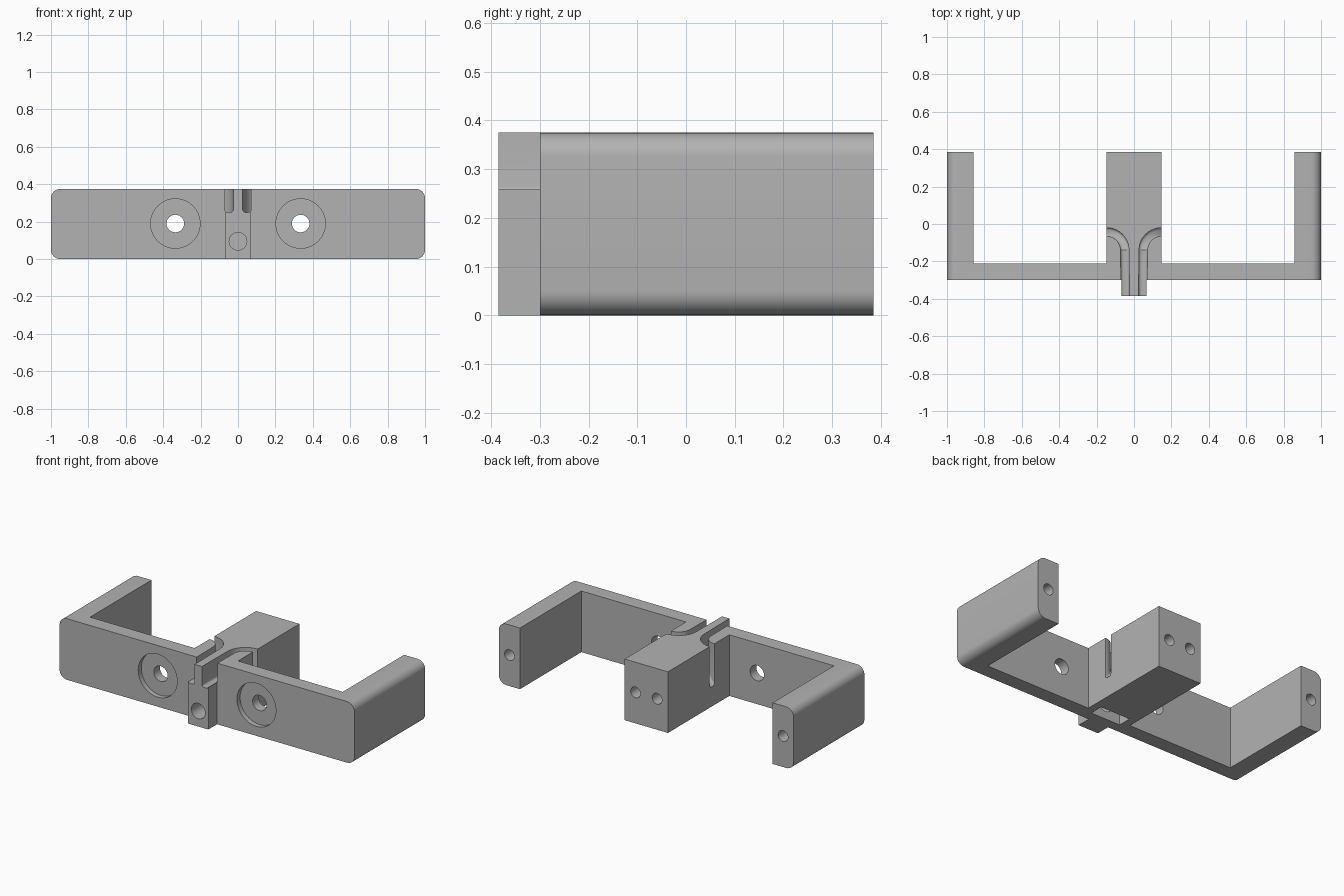
import bpy, bmesh, math

if "Cube" in bpy.data.objects:
    bpy.data.objects.remove(bpy.data.objects["Cube"])

grey = bpy.data.materials.new("grey")
grey.diffuse_color = (0.45, 0.45, 0.45, 1)
grey.use_nodes = True
grey.node_tree.nodes["Principled BSDF"].inputs["Base Color"].default_value = grey.diffuse_color


def finish(bm, name):
    bmesh.ops.recalc_face_normals(bm, faces=bm.faces)
    me = bpy.data.meshes.new(name)
    bm.to_mesh(me)
    bm.free()
    me.materials.append(grey)
    ob = bpy.data.objects.new(name, me)
    bpy.context.collection.objects.link(ob)
    return ob


def loft(rings, name):
    """Skin a list of closed rings and cap both ends."""
    bm = bmesh.new()
    vs = [[bm.verts.new(p) for p in r] for r in rings]
    n = len(vs[0])
    for a, b in zip(vs, vs[1:]):
        for i in range(n):
            j = (i + 1) % n
            bm.faces.new((a[i], a[j], b[j], b[i]))
    bm.faces.new(vs[0])
    bm.faces.new(vs[-1])
    return finish(bm, name)


def box(name, x0, x1, y0, y1, z0, z1):
    return loft([[(x0, y, z0), (x1, y, z0), (x1, y, z1), (x0, y, z1)] for y in (y0, y1)], name)


def rod(name, x, z, r, y0, y1, n=40):
    ring = [(x + r * math.cos(2 * math.pi * i / n), z + r * math.sin(2 * math.pi * i / n)) for i in range(n)]
    return loft([[(a, y, b) for a, b in ring] for y in (y0, y1)], name)


def boolean(ob, other, op='DIFFERENCE'):
    m = ob.modifiers.new("cut", 'BOOLEAN')
    m.object, m.operation, m.solver = other, op, 'EXACT'
    bpy.context.view_layer.objects.active = ob
    bpy.ops.object.modifier_apply(modifier=m.name)
    bpy.data.objects.remove(other)


H, BACK, FRONT = 0.375, 0.385, -0.30

# Rounded bar extruded front to back
R, section = 0.05, []
for k, (cx, cz) in enumerate([(1 - R, H - R), (R - 1, H - R), (R - 1, R), (1 - R, R)]):
    for i in range(9):
        a = math.radians(90 * k + 90 * i / 8)
        section.append((cx + R * math.cos(a), cz + R * math.sin(a)))
bracket = loft([[(x, y, z) for x, z in section] for y in (FRONT, BACK)], "bracket")

# Nub on the front
boolean(bracket, box("nub", -0.068, 0.068, -0.385, -0.25, 0, H), 'UNION')

# Nut pocket from below, and the bolt hole leading to it
boolean(bracket, box("pocket", -0.1, 0.1, -0.24, -0.157, -0.1, 0.2))
boolean(bracket, rod("bolt_hole", 0, 0.095, 0.047, -0.5, -0.2))


def groove(s):
    """Cable groove running back from the nub and curving out to the side."""
    path = [(0.0475, -0.5, 1, 0, 0.25), (0.0475, -0.3, 1, 0, 0.25)]
    for i in range(17):
        a = math.pi / 2 * i / 16
        c, d = math.cos(a), math.sin(a)
        path.append((0.147 - 0.0975 * c, -0.14 + 0.0975 * d, c, -d, 0.25 - 0.13 * i / 16))
    path.append((0.3, -0.0425, 0, -1, 0.12))
    r, w, prof = 0.015, 0.0225, [(-0.0225, 0.6)]
    for i in range(5):
        a = math.pi / 2 * i / 4
        prof.append((-w + r - r * math.cos(a), r - r * math.sin(a)))
    for i in range(5):
        a = math.pi / 2 * i / 4
        prof.append((w - r + r * math.sin(a), r - r * math.cos(a)))
    prof.append((w, 0.6))
    return loft([[(s * (x + nx * o), y + ny * o, f + h if h < 0.5 else 0.6) for o, h in prof]
                 for x, y, nx, ny, f in path], "groove")


for s in (-1, 1):
    # Open bay between centre block and arm
    boolean(bracket, box("bay", *sorted((s * 0.147, s * 0.857)), -0.21, 0.6, -0.2, 0.6))
    # Counterbored screw holes in the front wall
    boolean(bracket, rod("counterbore", s * 0.335, 0.19, 0.132, -0.5, -0.27, 64))
    boolean(bracket, rod("screw_hole", s * 0.335, 0.19, 0.047, -0.5, -0.1))
    # Blind holes in the back of the block and arms
    boolean(bracket, rod("block_hole", s * 0.073, 0.19, 0.033, 0.2, 0.6))
    boolean(bracket, rod("arm_hole", s * 0.928, 0.19, 0.033, 0.2, 0.6))
    boolean(bracket, groove(s))

bpy.ops.object.select_all(action='DESELECT')
bracket.select_set(True)
bpy.context.view_layer.objects.active = bracket
bpy.ops.object.shade_smooth_by_angle(angle=math.radians(30))
